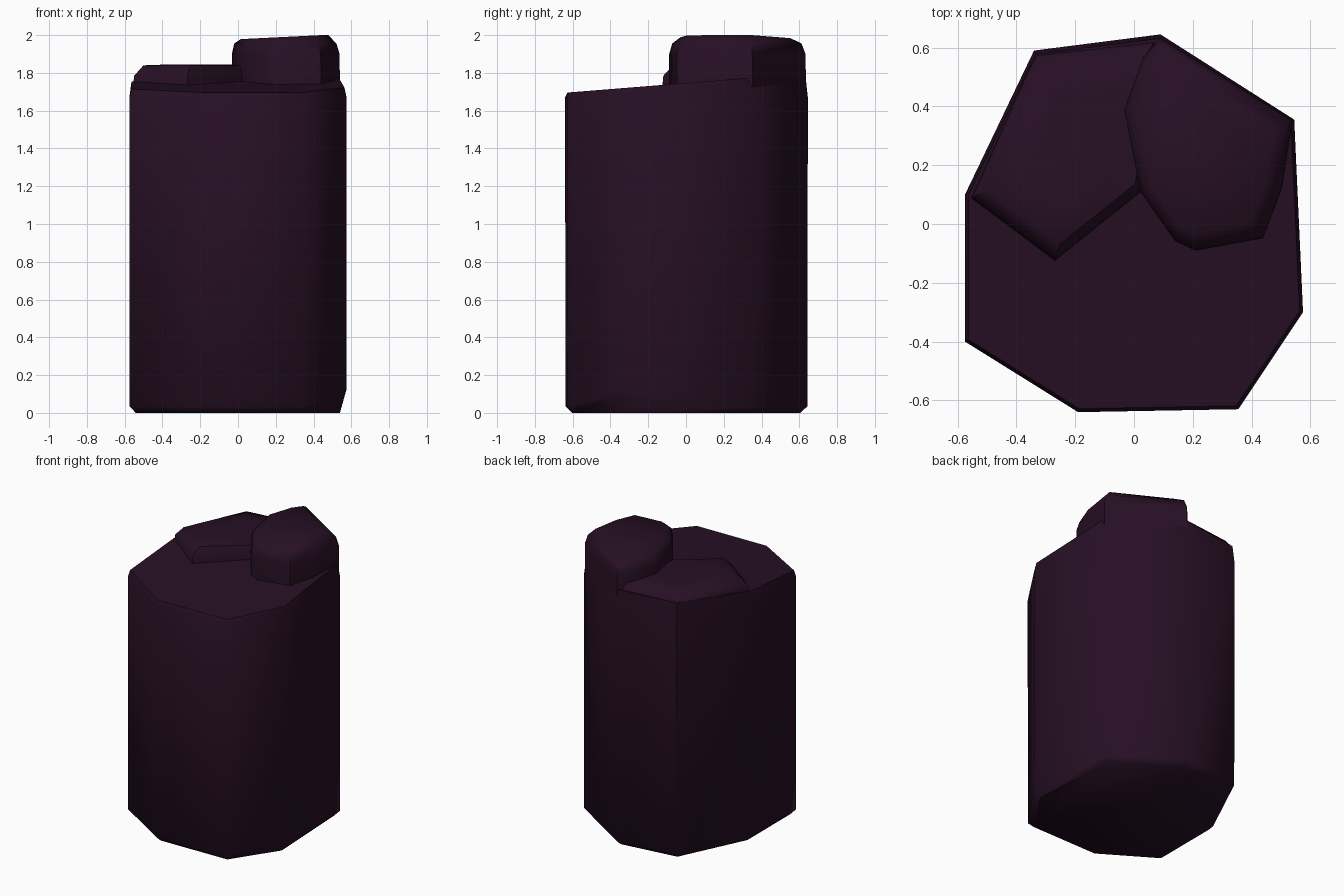
import bpy, bmesh

if "Cube" in bpy.data.objects:
    bpy.data.objects.remove(bpy.data.objects["Cube"])

plum = bpy.data.materials.new("dark plum")
plum.diffuse_color = (0.020, 0.005, 0.018, 1)
plum.use_nodes = True
plum.node_tree.nodes["Principled BSDF"].inputs["Base Color"].default_value = plum.diffuse_color


def stack(name, outline, rings, height=lambda x, y, z, i: z):
    """Loft scaled copies of an outline: rings are (inset scale, z)."""
    bm = bmesh.new()
    cx = sum(p[0] for p in outline) / len(outline)
    cy = sum(p[1] for p in outline) / len(outline)
    loops = []
    for i, (s, z) in enumerate(rings):
        pts = [(cx + (x - cx) * s, cy + (y - cy) * s) for x, y in outline]
        loops.append([bm.verts.new((x, y, height(x, y, z, i))) for x, y in pts])
    n = len(outline)
    for a, b in zip(loops, loops[1:]):
        for k in range(n):
            bm.faces.new((a[k], a[(k + 1) % n], b[(k + 1) % n], b[k]))
    bm.faces.new(loops[0][::-1])
    bm.faces.new(loops[-1])
    bmesh.ops.recalc_face_normals(bm, faces=bm.faces)
    me = bpy.data.meshes.new(name)
    bm.to_mesh(me)
    bm.free()
    me.materials.append(plum)
    ob = bpy.data.objects.new(name, me)
    bpy.context.collection.objects.link(ob)
    bpy.context.view_layer.objects.active = ob
    ob.select_set(True)
    bpy.ops.object.shade_smooth_by_angle(angle=0.96)
    ob.select_set(False)
    return ob


# Main column, with a chipped lower right corner and a deck sloping to the front
body_outline = [(-0.575, -0.40), (-0.19, -0.64), (0.355, -0.63), (0.575, -0.30),
                (0.545, 0.355), (0.09, 0.645), (-0.34, 0.59), (-0.575, 0.10)]


def body_height(x, y, z, i):
    if i == 1 and x > 0.5 and y < 0:
        return 0.12
    if i == 3:
        return z + (y + 0.64) * 0.08
    return z


stack("rock_column", body_outline,
      [(0.94, 0), (0.997, 0.035), (1, 1.67), (0.98, 1.695)], body_height)

# Low step at the back left
low_outline = [(-0.56, 0.085), (-0.27, -0.13), (0.03, 0.11), (0.09, 0.35),
               (0.08, 0.635), (-0.338, 0.585)]
stack("low_step", low_outline,
      [(0.99, 1.60), (0.995, 1.70), (0.975, 1.785), (0.85, 1.84), (0.5, 1.845)])

# Tall step at the back right
tall_outline = [(-0.035, 0.39), (0.02, 0.11), (0.14, -0.06), (0.21, -0.092),
                (0.44, -0.05), (0.505, 0.12), (0.541, 0.352), (0.09, 0.637), (0.03, 0.57)]
stack("tall_step", tall_outline,
      [(0.99, 1.60), (0.995, 1.75), (0.99, 1.90), (0.94, 1.955), (0.80, 1.98)],
      lambda x, y, z, i: z + (0.05 * (x - 0.04) if i == 4 else 0))
